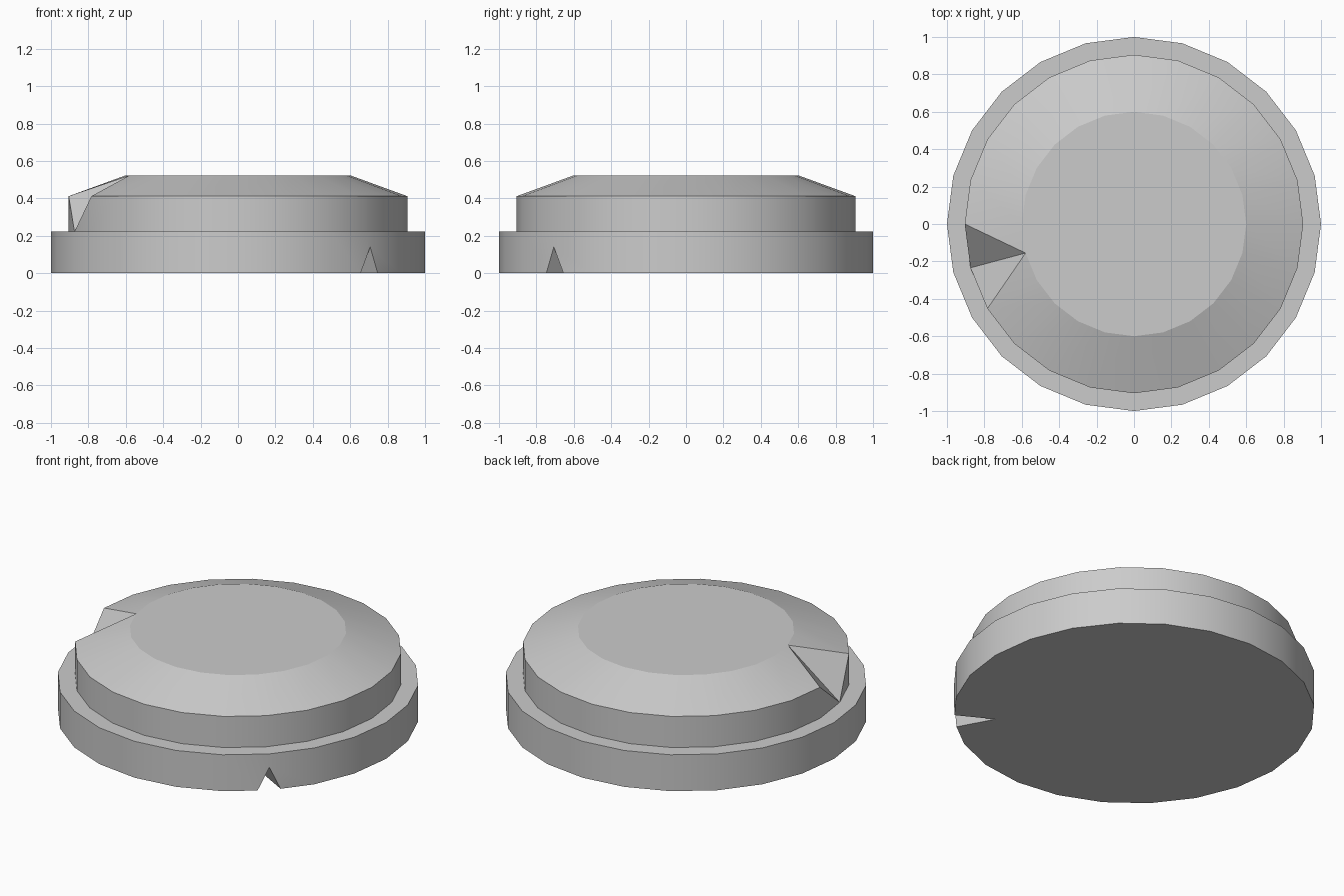
import bpy, bmesh, math

if "Cube" in bpy.data.objects:
    bpy.data.objects.remove(bpy.data.objects["Cube"])

SIDES = 24
# profile (radius, height): base, ledge, upper wall, bevelled top
PROFILE = [(1, 0), (1, 0.222), (0.905, 0.222), (0.905, 0.412), (0.6, 0.523)]

bm = bmesh.new()


def ring(radius, z):
    return [bm.verts.new((radius * math.cos(math.tau * i / SIDES),
                          radius * math.sin(math.tau * i / SIDES), z))
            for i in range(SIDES)]


def join(a, b):
    bmesh.ops.connect_verts(bm, verts=[a, b])


# stepped disc
rings = [ring(r, z) for r, z in PROFILE]
for lo, hi in zip(rings, rings[1:]):
    for i in range(SIDES):
        j = (i + 1) % SIDES
        bm.faces.new((lo[i], lo[j], hi[j], hi[i]))
bm.faces.new(rings[-1])
bm.faces.new(rings[0][::-1])
bottom, base_top, foot, rim, cap = rings

# large notch on the left: pull one rim corner down to the ledge
n = 13
join(rim[n - 1], cap[n])
join(rim[n + 1], cap[n])
bmesh.ops.weld_verts(bm, targetmap={rim[n]: foot[n]})

# small pointed notch under the front right edge
n = 21
corner = bottom[n]


def split_towards(other, fac):
    edge = bm.edges.get((corner, other))
    return bmesh.utils.edge_split(edge, corner, fac)[1]


apex = split_towards(base_top[n], 0.63)
for neighbour in (bottom[n - 1], bottom[n + 1]):
    join(split_towards(neighbour, 0.25), apex)
corner.co.x *= 0.77
corner.co.y *= 0.77

bmesh.ops.recalc_face_normals(bm, faces=bm.faces[:])
mesh = bpy.data.meshes.new("stepped_disc")
bm.to_mesh(mesh)
bm.free()
obj = bpy.data.objects.new("stepped_disc", mesh)
bpy.context.collection.objects.link(obj)
bpy.context.view_layer.objects.active = obj
obj.select_set(True)
bpy.ops.object.shade_smooth_by_angle(angle=math.radians(17))
